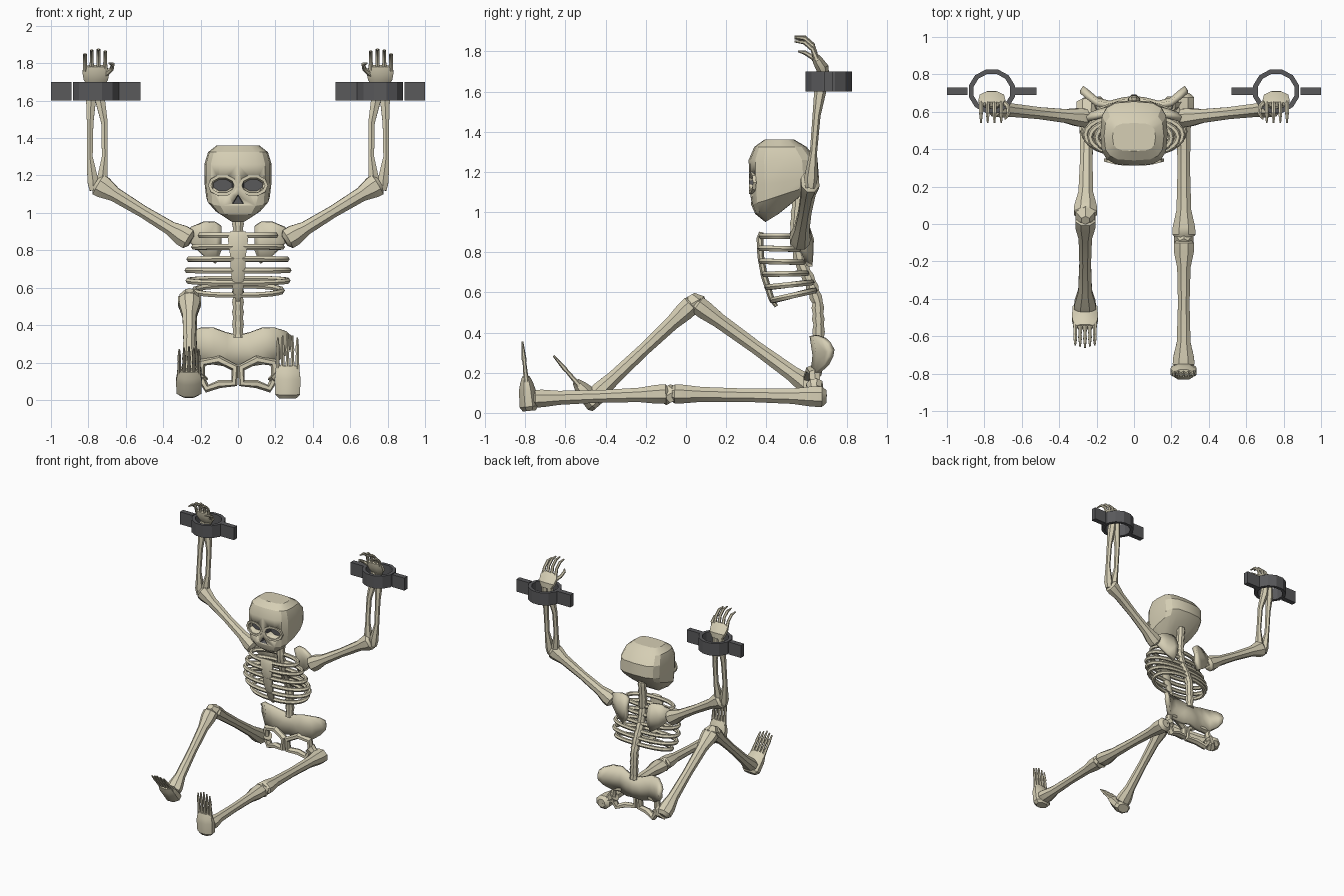
import bpy, bmesh, math
from mathutils import Vector

if "Cube" in bpy.data.objects:
    bpy.data.objects.remove(bpy.data.objects["Cube"])


def material(name, rgb):
    m = bpy.data.materials.new(name)
    m.use_nodes = True
    m.diffuse_color = (*rgb, 1)
    m.node_tree.nodes["Principled BSDF"].inputs["Base Color"].default_value = (*rgb, 1)
    return m


BONE = material("bone", (0.67, 0.62, 0.46))
IRON = material("dark grey", (0.10, 0.10, 0.105))
SIDES = (("left", 1), ("right", -1))


def finish(name, bm, mats=(BONE,), angle=35):
    bmesh.ops.recalc_face_normals(bm, faces=bm.faces)
    me = bpy.data.meshes.new(name)
    bm.to_mesh(me)
    bm.free()
    ob = bpy.data.objects.new(name, me)
    bpy.context.collection.objects.link(ob)
    for m in mats:
        me.materials.append(m)
    bpy.ops.object.select_all(action="DESELECT")
    ob.select_set(True)
    bpy.context.view_layer.objects.active = ob
    bpy.ops.object.shade_smooth_by_angle(angle=math.radians(angle))
    return ob


def skin(bm, rings, closed=False):
    """Bridge rings of vertices; cap the ends when open."""
    n = len(rings[0])
    pairs = list(zip(rings, rings[1:])) + ([(rings[-1], rings[0])] if closed else [])
    for a, b in pairs:
        for i in range(n):
            bm.faces.new((a[i], a[(i + 1) % n], b[(i + 1) % n], b[i]))
    if not closed:
        bm.faces.new(rings[0])
        bm.faces.new(rings[-1])


def add_tube(bm, pts, radii, sides=8, closed=False, ref=(1, 0, 0)):
    """Loft along a path; each radius is a number or (along ref, across ref)."""
    pts = [Vector(p) for p in pts]
    n, rings = len(pts), []
    for i, p in enumerate(pts):
        a = pts[(i - 1) % n] if closed else pts[max(i - 1, 0)]
        b = pts[(i + 1) % n] if closed else pts[min(i + 1, n - 1)]
        t = (b - a).normalized()
        u = Vector(ref)
        u = (u - t * u.dot(t)).normalized()
        v = t.cross(u)
        r = radii[i] if isinstance(radii, (list, tuple)) else radii
        ru, rv = r if isinstance(r, tuple) else (r, r)
        ring = []
        for k in range(sides):
            w = 2 * math.pi * (k + 0.5) / sides
            ring.append(bm.verts.new(p + u * ru * math.cos(w) + v * rv * math.sin(w)))
        rings.append(ring)
    skin(bm, rings, closed)


def tube(name, *args, **kw):
    bm = bmesh.new()
    add_tube(bm, *args, **kw)
    return finish(name, bm)


# Long bone: flared ends, narrow shaft; (fraction, width, depth)
SHAFT = ((0, .03, .03), (.03, .055, .05), (.1, .055, .048), (.22, .037, .037), (.5, .032, .032),
         (.8, .038, .036), (.92, .058, .045), (.97, .06, .045), (1, .035, .03))


def long_bone(name, a, b, scale=1.0, ref=(1, 0, 0)):
    a, b = Vector(a), Vector(b)
    return tube(name, [a.lerp(b, f) for f, _, _ in SHAFT],
                [(w * scale, d * scale) for _, w, d in SHAFT], ref=ref)


# Skull: boxy rings; (z, half width, front y, back y, rise towards the back)
bm = bmesh.new()
rings = []
for z, hx, y0, y1, rise in ((.97, .045, .395, .46, .02), (1.03, .125, .345, .56, .04),
                            (1.085, .17, .325, .63, .05), (1.15, .178, .315, .662, .02),
                            (1.26, .18, .312, .655, 0), (1.325, .16, .34, .6, 0),
                            (1.36, .115, .39, .54, 0)):
    ring = []
    for k in range(16):
        w = 2 * math.pi * k / 16
        c, s = math.cos(w), math.sin(w)
        sx = math.copysign(abs(c) ** .62, c)
        sy = math.copysign(abs(s) ** .62, s)
        ring.append(bm.verts.new((hx * sx, (y0 + y1) / 2 + (y1 - y0) / 2 * sy, z + rise * sy)))
    rings.append(ring)
skin(bm, rings)
skull = finish("skull", bm, (BONE, IRON), 25)

# Eye and nose hollows, dark at the back
bm = bmesh.new()
for x, z, w, h, depth in ((.082, 1.148, .062, .043, .05), (-.082, 1.148, .062, .043, .05),
                          (0, 1.065, .032, .038, .05)):
    add_tube(bm, [(x, .25, z), (x, .32, z), (x, .32 + depth, z)],
             [(w, h), (w, h), (w * .85, h * .75)], sides=8 if x else 3, ref=(1, 0, 0) if x else (0, 0, -1))
cutter = finish("hollow_cutter", bm, (BONE, IRON))
for p in cutter.data.polygons:
    p.material_index = 1 if p.normal.y > .8 or abs(p.center.x) < .035 else 0
cutter.hide_render = True
mod = skull.modifiers.new("hollows", "BOOLEAN")
mod.operation, mod.solver, mod.object = "DIFFERENCE", "EXACT", cutter
bpy.context.view_layer.objects.active = skull
bpy.ops.object.modifier_apply(modifier="hollows")
bpy.data.objects.remove(cutter)

# Cheekbones and brow rims around the eyes
for side, s in SIDES:
    loop = [(s * .082 + .07 * math.cos(w), .322 + .02 * abs(math.cos(w)) * (s * math.cos(w) > 0),
             1.147 + .05 * math.sin(w)) for w in (math.pi * k / 5 for k in range(10))]
    tube(side + "_eye_rim", loop, .012, sides=4, closed=True, ref=(0, 1, 0))

# Spine: alternating vertebra and disc radii along a smooth S
ctrl = [(.56, 1.08), (.55, .97), (.545, .86), (.57, .75), (.62, .65), (.655, .55), (.66, .44), (.66, .3)]
path = []
for (ya, za), (yb, zb) in zip(ctrl, ctrl[1:]):
    path += [(0, ya + (yb - ya) * f / 4, za + (zb - za) * f / 4) for f in range(4)]
tube("spine", path, [.034 if i % 2 else .028 for i in range(len(path))])

# Ribs: (front y, front z, back y, back z, half width)
RIBS = ((.375, .88, .55, .88, .2), (.37, .82, .56, .815, .235), (.375, .755, .58, .75, .26),
        (.39, .69, .6, .695, .27), (.405, .625, .625, .65, .265), (.43, .56, .64, .61, .235))
for i, (yf, zf, yb, zb, hw) in enumerate(RIBS):
    loop = []
    for k in range(24):
        w = 2 * math.pi * k / 24
        f = (1 - math.sin(w)) / 2
        c = math.cos(w)
        loop.append((hw * math.copysign(abs(c) ** .8, c), yb + (yf - yb) * f, zb + (zf - zb) * f))
    tube(f"rib_{i + 1}", loop, .016, sides=6, closed=True, ref=(0, 0, 1))

tube("sternum", [(0, .375, .9), (0, .368, .87), (0, .372, .78), (0, .39, .68), (0, .425, .57), (0, .45, .53)],
     [(.045, .012), (.06, .018), (.047, .018), (.04, .018), (.027, .016), (.012, .01)])


def mirrored_sheet(name, columns, thickness):
    """Curved plate from (x, top y, top z, bottom y, bottom z) columns, mirrored in x."""
    bm = bmesh.new()
    grid = []
    for x, ya, za, yb, zb in columns:
        mid = ((ya + yb) / 2 + .012, (za + zb) / 2)
        grid.append([bm.verts.new((x, *p)) for p in ((ya, za), mid, (yb, zb))])
    for a, b in zip(grid, grid[1:]):
        for i in range(2):
            bm.faces.new((a[i], b[i], b[i + 1], a[i + 1]))
    ob = finish(name, bm)
    ob.modifiers.new("mirror", "MIRROR")
    mod = ob.modifiers.new("thickness", "SOLIDIFY")
    mod.thickness, mod.offset = thickness, 0


mirrored_sheet("shoulder_blades", ((.09, .6, .93, .62, .8), (.12, .595, .95, .615, .73),
                                   (.18, .58, .95, .6, .77), (.25, .56, .92, .57, .84)), .03)
mirrored_sheet("pelvis_wings", ((0, .655, .345, .66, .19), (.06, .65, .36, .65, .18), (.13, .63, .385, .635, .19),
                                (.2, .645, .385, .655, .2), (.25, .685, .37, .7, .24),
                                (.28, .71, .345, .72, .28)), .03)

# Lower pelvis: a flat loop of bone round each opening
for side, s in SIDES:
    loop = [(s * x, y, z) for x, y, z in ((.015, .61, .17), (.1, .625, .215), (.19, .64, .2), (.2, .645, .12),
                                          (.165, .64, .06), (.1, .625, .085), (.02, .61, .09))]
    tube(side + "_pelvis_loop", loop, (.022,) and [(.03, .022)] * 7, sides=6, closed=True, ref=(0, 1, 0))


def foot(side, x, heel, toe):
    """Heel block and five pointed toes, in the y-z plane."""
    heel, toe = Vector((x, *heel)), Vector((x, *toe))
    bm = bmesh.new()
    block = ((0, .05, .035), (.06, .072, .05), (.3, .075, .045), (.4, .07, .035), (.5, .055, .02))
    add_tube(bm, [heel.lerp(toe, f) for f, _, _ in block], [(w, d) for _, w, d in block])
    for k in range(-2, 3):
        off = Vector((k * .026, 0, 0))
        length = 1 - .03 * abs(k)
        add_tube(bm, [heel.lerp(toe, f) + off for f in (.4, .7, .74, length)], [.014, .009, .012, .005], sides=6)
    finish(side + "_foot", bm)


# Legs: left stretched flat, right bent with the knee up
for side, hip, knee, ankle, heel, toe in (
        ("left", (.265, .7, .08), (.267, -.08, .095), (.265, -.77, .07), (-.78, .01), (-.815, .355)),
        ("right", (-.25, .66, .1), (-.26, .04, .55), (-.262, -.46, .08), (-.44, .03), (-.66, .285))):
    s = 1 if hip[0] > 0 else -1
    long_bone(side + "_thigh", hip, knee, 1.12)
    long_bone(side + "_shin", knee, ankle, 1.05)
    tube(side + "_hip_neck", [(hip[0], hip[1] - .04, hip[2]), (s * .22, .645, .11), (s * .19, .64, .14)],
         [.045, .035, .045])
    k, away = Vector(knee), Vector((0, -.02, .035))
    tube(side + "_kneecap", [k - away, k, k + away], [.045, .06, .025], sides=6)
    foot(side, ankle[0], heel, toe)

# Arms, hands and shackles, the same on both sides
for side, s in SIDES:
    long_bone(side + "_upper_arm", (s * .25, .565, .85), (s * .76, .62, 1.16), 1.08, ref=(0, 0, 1))
    for part, off in (("inner", -.033), ("outer", .037)):
        x = .75 + off
        tube(f"{side}_forearm_{part}", [(s * (.75 + off * .6), .62, 1.12), (s * (.75 + off * .7), .622, 1.17),
                                        (s * (x + off * .15), .635, 1.3), (s * (x + off * .1), .65, 1.48),
                                        (s * (.76 + off * .7), .668, 1.6), (s * (.76 + off * .5), .68, 1.7)],
             [.025, (.034, .034), .018, .02, .03, .025], sides=6)
    bm = bmesh.new()
    add_tube(bm, [(s * .76, .69, 1.68), (s * .76, .68, 1.715), (s * .76, .655, 1.755), (s * .76, .64, 1.785)],
             [(.045, .025), (.07, .035), (.078, .028), (.06, .015)])
    for k in range(4):
        x, top = s * (.71 + .036 * k), (.015, .025, .02, 0)[k]
        add_tube(bm, [(x, .65, 1.76), (x, .63, 1.81 + top), (x, .59, 1.845 + top), (x, .54, 1.85 + top)],
                 [.014, .011, .011, .005], sides=6)
    add_tube(bm, [(s * .71, .66, 1.74), (s * .675, .63, 1.77), (s * .67, .59, 1.795), (s * .69, .56, 1.8)],
             [.016, .012, .011, .005], sides=6)
    finish(side + "_hand", bm)

    bm = bmesh.new()
    rings = []
    for k in range(12):
        w = 2 * math.pi * (k + .5) / 12
        rings.append([bm.verts.new((s * .76 + r * 1.06 * math.cos(w), .71 + r * math.sin(w), z))
                      for r, z in ((.12, 1.6), (.12, 1.7), (.095, 1.7), (.095, 1.6))])
    skin(bm, rings, closed=True)
    for x in (.575, .945):
        box = bmesh.ops.create_cube(bm, size=1)["verts"]
        bmesh.ops.scale(bm, verts=box, vec=(.11 + .03 * (x < .6), .04, .1))
        bmesh.ops.translate(bm, verts=box, vec=(s * (x + .015 * (x < .6)), .71, 1.65))
    finish(side + "_shackle", bm, (IRON,), 20)
